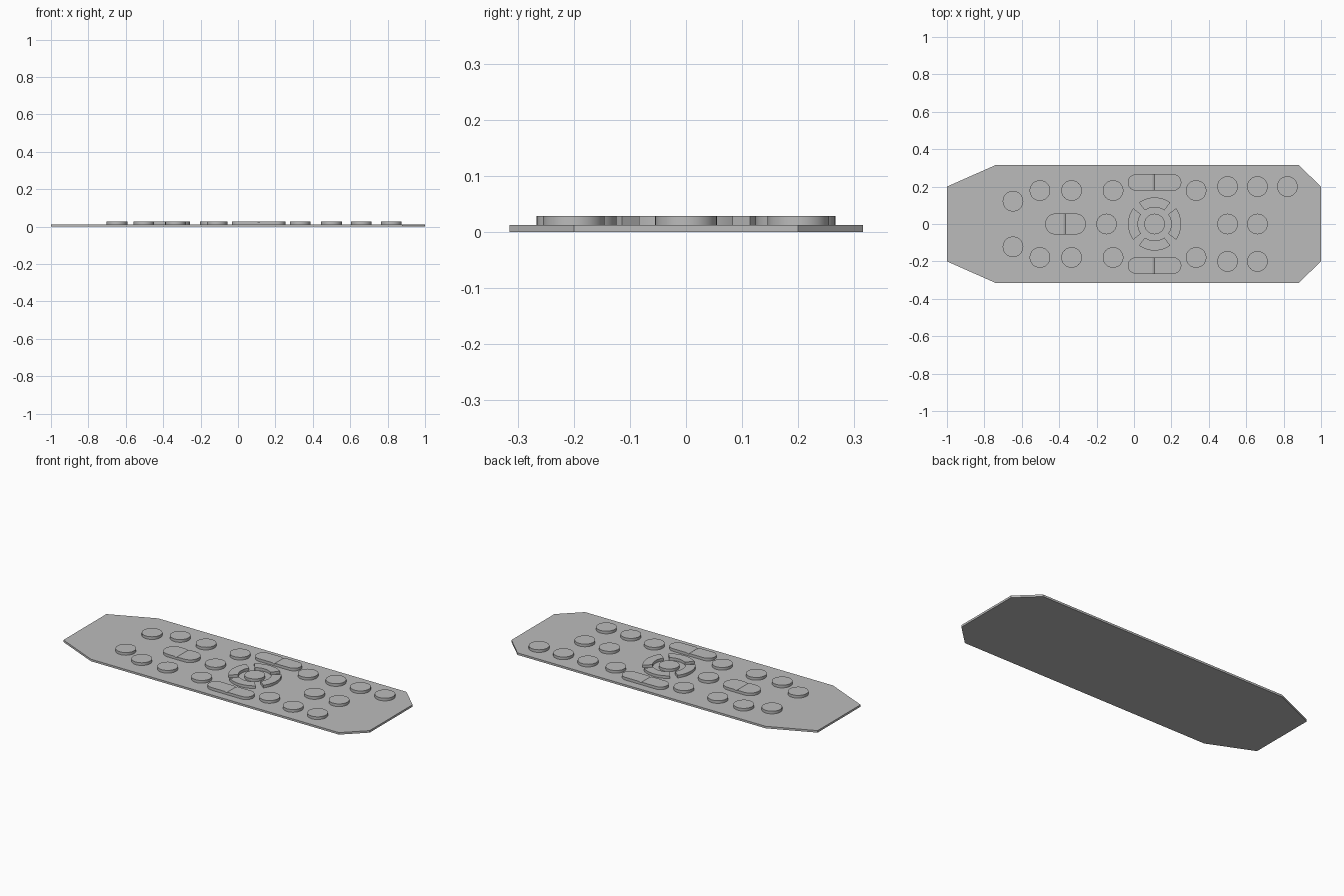
import bpy, bmesh
from math import sin, cos, pi, radians
from mathutils import Vector

if "Cube" in bpy.data.objects:
    bpy.data.objects.remove(bpy.data.objects["Cube"])

PLATE_TOP, KEY_TOP = 0.012, 0.028

grey = bpy.data.materials.new("plain_grey")
grey.diffuse_color = (0.5, 0.5, 0.5, 1)
grey.use_nodes = True
grey.node_tree.nodes["Principled BSDF"].inputs["Base Color"].default_value = grey.diffuse_color


def prism(name, outline, z0, z1, centre=(0, 0), groove=0.0, smooth=True):
    """Extrude a flat outline; optionally press a V groove across its top."""
    bm = bmesh.new()
    base = bm.faces.new([bm.verts.new((x, y, z0)) for x, y in outline])
    top = bmesh.ops.extrude_face_region(bm, geom=[base])["geom"]
    bmesh.ops.translate(bm, vec=(0, 0, z1 - z0),
                        verts=[v for v in top if isinstance(v, bmesh.types.BMVert)])
    if groove:
        for x in (-groove, 0, groove):
            bmesh.ops.bisect_plane(bm, geom=bm.verts[:] + bm.edges[:] + bm.faces[:],
                                   plane_co=Vector((x, 0, 0)), plane_no=Vector((1, 0, 0)))
        for v in bm.verts:
            if abs(v.co.x) < 1e-4 and v.co.z > z1 - 1e-4:
                v.co.z -= 0.005
    bmesh.ops.recalc_face_normals(bm, faces=bm.faces[:])
    mesh = bpy.data.meshes.new(name)
    bm.to_mesh(mesh)
    bm.free()
    mesh.materials.append(grey)
    obj = bpy.data.objects.new(name, mesh)
    obj.location = (centre[0], centre[1], 0)
    bpy.context.collection.objects.link(obj)
    if smooth:
        bpy.ops.object.select_all(action='DESELECT')
        obj.select_set(True)
        bpy.context.view_layer.objects.active = obj
        bpy.ops.object.shade_smooth_by_angle(angle=radians(20))
    return obj


def arc(r, a0, a1, n, cx=0.0):
    """Points along an arc, angles in degrees."""
    return [(cx + r * cos(radians(a0 + (a1 - a0) * i / n)),
             r * sin(radians(a0 + (a1 - a0) * i / n))) for i in range(n + 1)]


# Flat base plate with clipped corners
half = [(-1, 0.2), (-0.74, 0.315), (0.88, 0.315), (1, 0.2)]
prism("base_plate", half + [(x, -y) for x, y in reversed(half)], 0, PLATE_TOP, smooth=False)

# Round buttons: mirrored pairs, then the single ones
pairs = [(-0.647, 0.122), (-0.503, 0.179), (-0.334, 0.179), (-0.112, 0.179),
         (0.332, 0.179), (0.5, 0.2), (0.66, 0.2)]
singles = [(-0.147, 0), (0.11, 0), (0.5, 0), (0.66, 0), (0.82, 0.2)]
for c in pairs + [(x, -y) for x, y in pairs] + singles:
    prism("round_button", arc(0.055, 0, 360, 48)[:-1], PLATE_TOP, KEY_TOP, c)


# Rocker buttons with a groove across the middle
def rocker(centre, half_length, r):
    d = half_length - r
    outline = arc(r, -90, 90, 20, d) + arc(r, 90, 270, 20, -d)
    prism("rocker_button", outline, PLATE_TOP, KEY_TOP, centre, groove=0.011)


rocker((0.11, 0.222), 0.143, 0.044)
rocker((0.11, -0.222), 0.143, 0.044)
rocker((-0.366, 0), 0.109, 0.056)

# Four ring segments around the centre button
for k in range(4):
    a = 90 * k
    outline = arc(0.142, a - 36.3, a + 36.3, 16) + arc(0.089, a + 35.3, a - 35.3, 16)
    prism("ring_segment", outline, PLATE_TOP, KEY_TOP, (0.11, 0))
